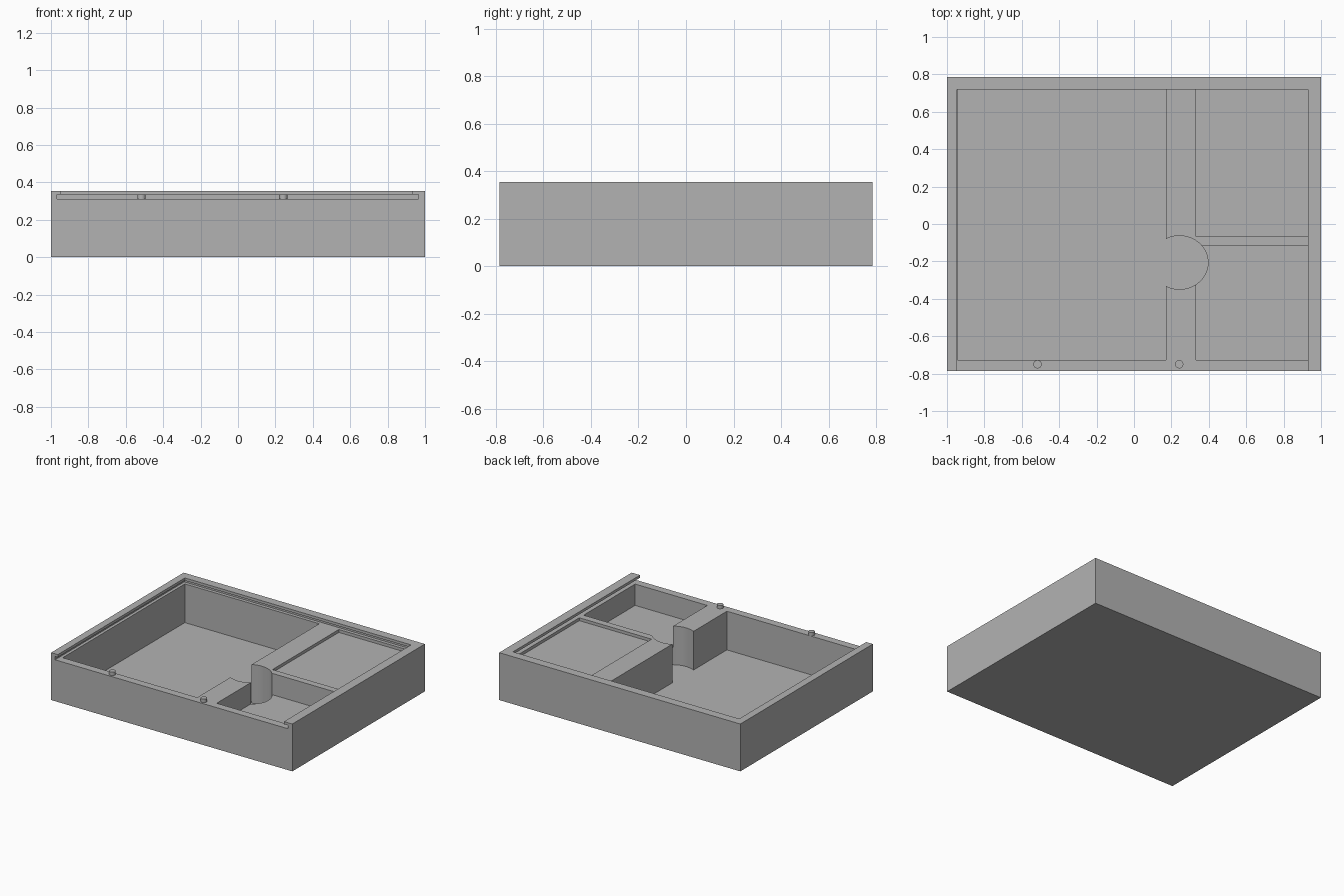
import bpy, bmesh, math
from mathutils import Matrix

if "Cube" in bpy.data.objects:
    bpy.data.objects.remove(bpy.data.objects["Cube"])

grey = bpy.data.materials.new("plain grey")
grey.diffuse_color = (0.45, 0.45, 0.45, 1)
grey.use_nodes = True
grey.node_tree.nodes["Principled BSDF"].inputs["Base Color"].default_value = grey.diffuse_color


def add_object(name, bm):
    mesh = bpy.data.meshes.new(name)
    bm.to_mesh(mesh)
    bm.free()
    mesh.materials.append(grey)
    ob = bpy.data.objects.new(name, mesh)
    bpy.context.collection.objects.link(ob)
    return ob


def box(name, x0, x1, y0, y1, z0, z1):
    bm = bmesh.new()
    size = Matrix.Diagonal((x1 - x0, y1 - y0, z1 - z0, 1))
    place = Matrix.Translation(((x0 + x1) / 2, (y0 + y1) / 2, (z0 + z1) / 2))
    bmesh.ops.create_cube(bm, size=1, matrix=place @ size)
    return add_object(name, bm)


def cylinder(name, x, y, rx, ry, z0, z1, sides):
    bm = bmesh.new()
    m = Matrix.Translation((x, y, (z0 + z1) / 2)) @ Matrix.Diagonal((rx, ry, 1, 1))
    bmesh.ops.create_cone(bm, cap_ends=True, segments=sides, radius1=1,
                          radius2=1, depth=z1 - z0, matrix=m)
    return add_object(name, bm)


def smooth(ob):
    bpy.ops.object.select_all(action='DESELECT')
    ob.select_set(True)
    bpy.context.view_layer.objects.active = ob
    bpy.ops.object.shade_smooth_by_angle(angle=math.radians(30))


# Solid block the tray is cut from
tray = box("tray", -1, 1, -0.785, 0.785, 0, 0.355)

LEFT, RIGHT, BACK, FRONT = -0.945, 0.931, 0.72, -0.727
LEDGE, MID = 0.31, 0.322      # lid ledge, and a level inside the lid slot
cutters = [
    # lid slot, open at the front, and the narrower opening above it
    box("lid_slot_cutter", -0.967, 0.965, -0.9, 0.745, LEDGE, 0.335),
    box("lid_opening_cutter", LEFT, RIGHT, -0.9, BACK, MID, 0.5),
    # large compartment, small compartment, shallow recess
    box("large_compartment_cutter", LEFT, 0.17, FRONT, BACK, 0.02, MID),
    box("small_compartment_cutter", 0.332, RIGHT, FRONT, -0.117, 0.15, MID),
    box("shallow_recess_cutter", 0.332, RIGHT, -0.066, BACK, 0.288, MID),
    # round finger well through the divider
    cylinder("finger_well_cutter", 0.243, -0.206, 0.153, 0.143, 0.02, MID, 64),
]
for c in cutters:
    mod = tray.modifiers.new(c.name, 'BOOLEAN')
    mod.operation = 'DIFFERENCE'
    mod.solver = 'EXACT'
    mod.object = c
    bpy.ops.object.select_all(action='DESELECT')
    tray.select_set(True)
    bpy.context.view_layer.objects.active = tray
    bpy.ops.object.modifier_apply(modifier=mod.name)
for c in cutters:
    bpy.data.objects.remove(c)
smooth(tray)

# Lid catch pegs on the front wall
for side, x in (("left", -0.516), ("right", 0.242)):
    smooth(cylinder(side + "_peg", x, -0.75, 0.022, 0.022, 0.305, 0.335, 32))
